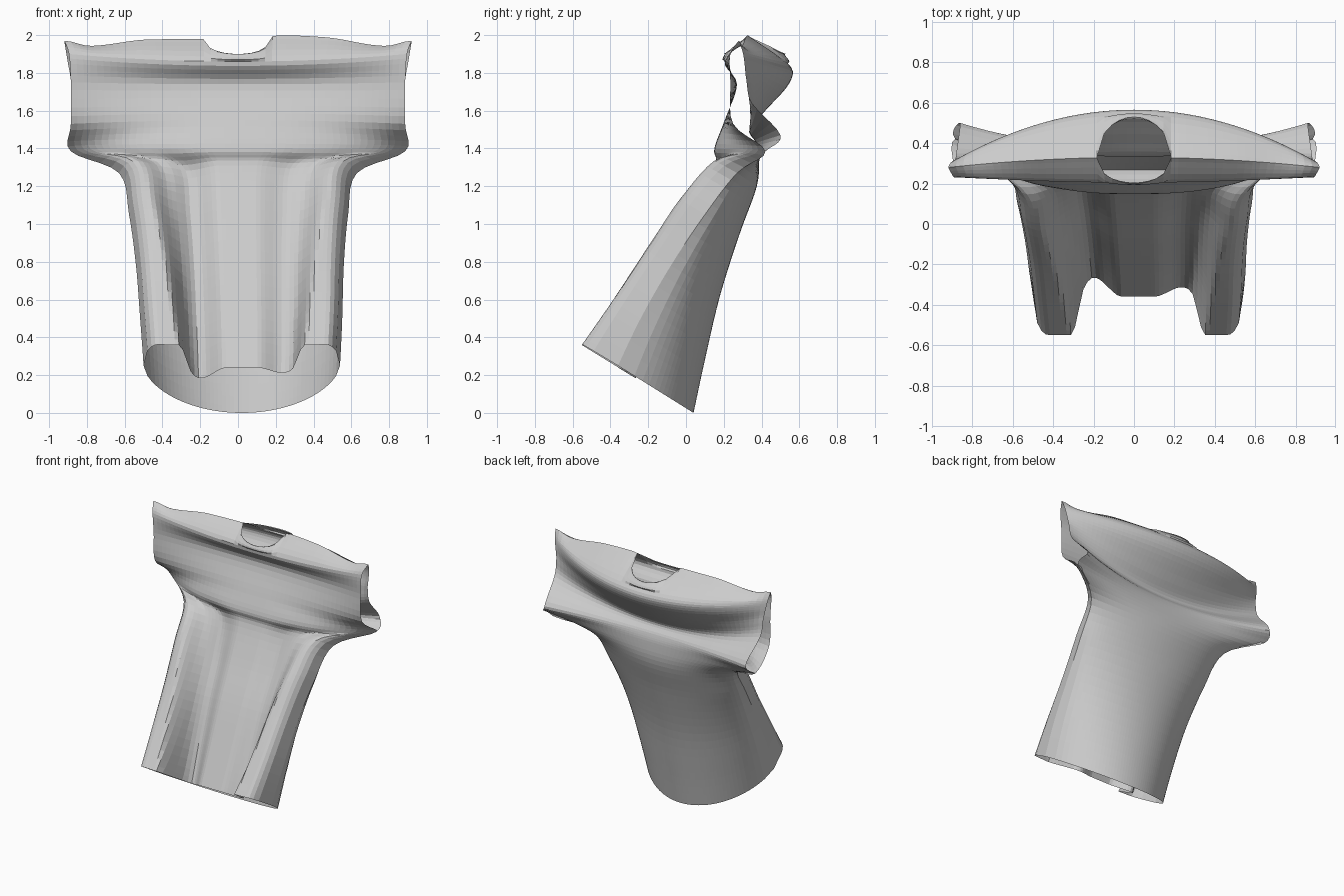
import bpy, bmesh
from mathutils import Vector

if "Cube" in bpy.data.objects:
    bpy.data.objects.remove(bpy.data.objects["Cube"])

COLUMNS = 50      # across each panel
STEPS = 5         # rows between two sections
SEAM = 5          # section where the side seam ends at the sleeve opening
NECK = 0.2        # half width of the neck hole, as a share of the panel

# Sections from hem to shoulder:
# half width, centre z, edge z, centre y, edge y, depth of the side folds
FRONT = [
    (.52, .24, .25, -.36, -.36, .19),
    (.535, .5, .5, -.24, -.24, .15),
    (.55, .8, .78, -.1, -.08, .12),
    (.58, 1.08, 1.05, .05, .1, .11),
    (.63, 1.31, 1.27, .155, .27, .08),
    (.885, 1.4, 1.385, .15, .42, .01),
    (.885, 1.55, 1.53, .205, .25, 0),
    (.885, 1.74, 1.75, .27, .235, 0),
    (.895, 1.86, 1.9, .205, .235, 0),
    (.92, 1.98, 1.97, .33, .28, 0),
]
BACK = [
    (.52, 0, .25, .04, -.36, 0),
    (.535, .28, .5, .1, -.24, 0),
    (.55, .62, .78, .18, -.08, 0),
    (.58, .95, 1.05, .285, .1, 0),
    (.63, 1.2, 1.27, .375, .27, 0),
    (.885, 1.35, 1.385, .385, .42, 0),
    (.86, 1.43, 1.47, .37, .5, 0),
    (.88, 1.5, 1.64, .335, .35, 0),
    (.885, 1.6, 1.76, .42, .32, 0),
    (.9, 1.75, 1.85, .55, .31, 0),
    (.91, 1.85, 1.91, .54, .3, 0),
    (.92, 1.98, 1.97, .33, .28, 0),
]


def smooth(a, b, x):
    t = min(max((x - a) / (b - a), 0), 1)
    return t * t * (3 - 2 * t)


def section(rows, i, t):
    """Smooth blend from section i to the next one."""
    p = [rows[min(max(i + k, 0), len(rows) - 1)] for k in (-1, 0, 1, 2)]
    return [b + t * (c - a + t * (2 * a - 5 * b + 4 * c - d + t * (3 * (b - c) + d - a))) / 2
            for a, b, c, d in zip(*p)]


def cloth_point(rows, row, s, back):
    """Point on a panel at a row, with s from -1 to 1 across."""
    i, t = divmod(row / STEPS, 1)
    v = i + t
    w, zc, ze, yc, ye, fold = section(rows, int(i), t)
    a = abs(s)
    if back:   # rounded back that flattens towards the sleeves
        curve = 1 - max(0, 1 - a * a) ** (.6 + .4 * smooth(3, 5, v))
    else:
        curve = a ** (3 - smooth(5, 6, v))
    # rounded tube down each side with a groove beside it
    tube = smooth(.5 + .02 * v, .64 + .06 * v, a)
    if a > .85:
        tube *= max(0, 1 - ((a - .85) / .15) ** 2) ** .5
    groove = smooth(.15, .42, a) * (1 - smooth(.42, .62, a))
    lobe = fold * (tube - groove * (.5 if s < 0 else .25))
    x = w * s + .02 * (1 - smooth(0, 4, v))
    y = yc + (ye - yc) * curve - lobe
    z = zc + (ze - zc) * curve + .61 * lobe
    # neck hole, and the slack of the shoulder line
    top = max(0, v - len(rows) + 2)
    dip = top * max(0, 1 - (s / NECK) ** 2) ** .5
    y += dip * (.2 if back else -.13)
    z -= dip * .08 + top * .03 * smooth(.5, .85, a) * (1 - smooth(.85, 1, a))
    z += top * .02 * smooth(.1, .25, s) * (1 - smooth(.25, .8, s))
    return Vector((x, y, z))


bm = bmesh.new()


def panel(rows, back, shared=None):
    """Grid of cloth; a back panel reuses the front's seam vertices."""
    last = (len(rows) - 1) * STEPS
    grid = []
    for r in range(last + 1):
        line = []
        for c in range(COLUMNS + 1):
            s = 2 * c / COLUMNS - 1
            side_seam = c in (0, COLUMNS) and r <= SEAM * STEPS
            shoulder = r == last and abs(s) > NECK - .001
            if shared and side_seam:
                line.append(shared[r][c])
            elif shared and shoulder:
                line.append(shared[-1][c])
            else:
                line.append(bm.verts.new(cloth_point(rows, r, s, back)))
        grid.append(line)
    for r in range(last):
        for c in range(COLUMNS):
            quad = [grid[r][c], grid[r][c + 1], grid[r + 1][c + 1], grid[r + 1][c]]
            bm.faces.new(quad[::-1] if back else quad)
    return grid


# Front and back panels, open at the hem, neck and sleeves
front = panel(FRONT, False)
panel(BACK, True, front)

mesh = bpy.data.meshes.new("draped_shirt")
bm.to_mesh(mesh)
bm.free()
shirt = bpy.data.objects.new("draped_shirt", mesh)
bpy.context.collection.objects.link(shirt)

# Plain grey cloth
cloth = bpy.data.materials.new("grey_cloth")
cloth.use_nodes = True
cloth.diffuse_color = (.6, .6, .6, 1)
cloth.node_tree.nodes["Principled BSDF"].inputs["Base Color"].default_value = (.6, .6, .6, 1)
mesh.materials.append(cloth)
